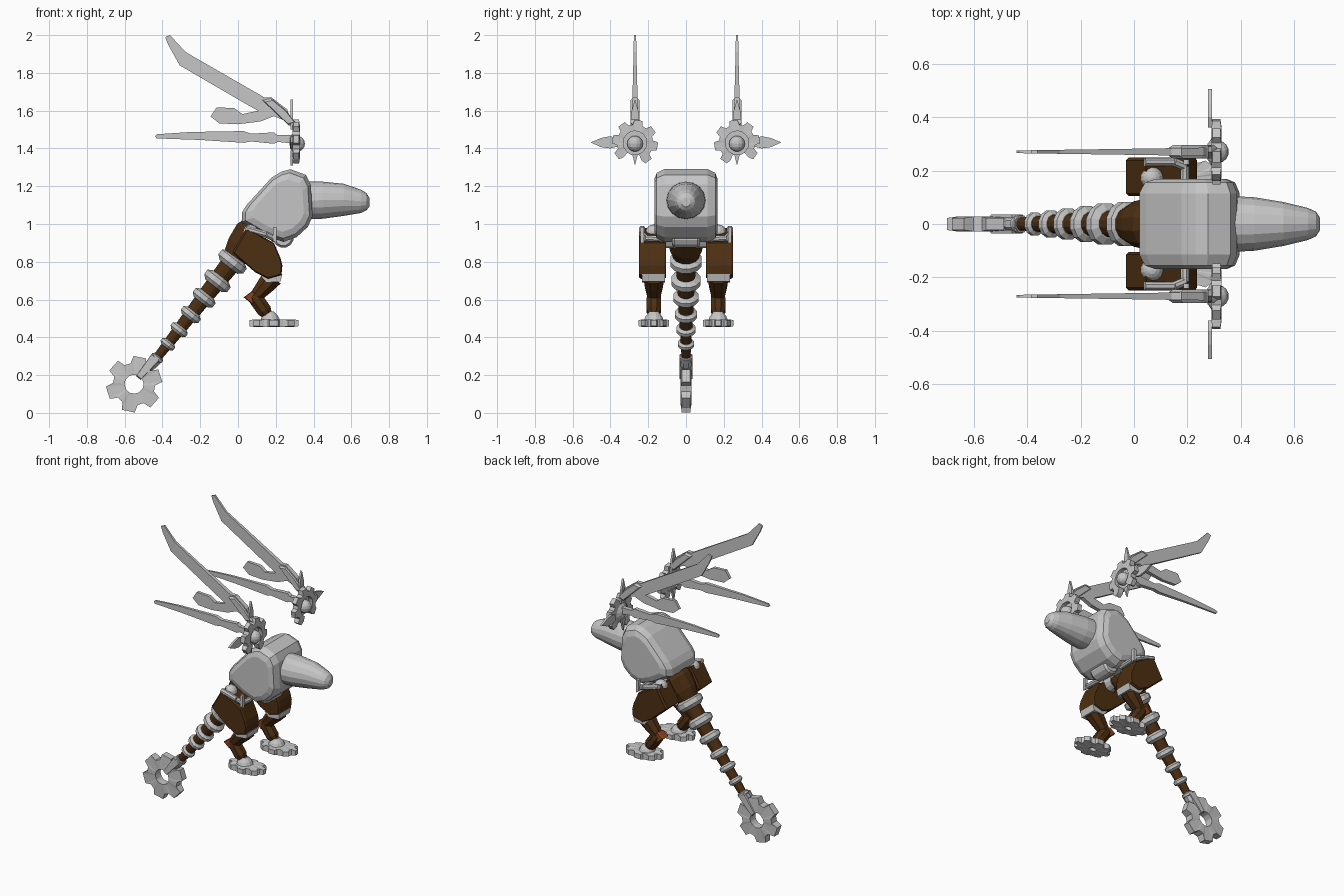
import bpy, bmesh, math
from mathutils import Vector as V

if "Cube" in bpy.data.objects:
    bpy.data.objects.remove(bpy.data.objects["Cube"])


def material(name, rgb):
    m = bpy.data.materials.new(name)
    m.diffuse_color = (*rgb, 1)
    m.use_nodes = True
    m.node_tree.nodes["Principled BSDF"].inputs["Base Color"].default_value = m.diffuse_color
    return m


GREY = material("steel grey", (0.56, 0.56, 0.56))
BROWN = material("dark brown", (0.075, 0.028, 0.006))
ORANGE = material("rust orange", (0.27, 0.06, 0.015))


def finish(name, bm, mat, mirror):
    bmesh.ops.recalc_face_normals(bm, faces=bm.faces[:])
    me = bpy.data.meshes.new(name)
    bm.to_mesh(me)
    bm.free()
    me.materials.append(mat)
    ob = bpy.data.objects.new(name, me)
    bpy.context.collection.objects.link(ob)
    if mirror:
        md = ob.modifiers.new("mirror", 'MIRROR')
        md.use_axis = (False, True, False)
        md.use_mirror_merge = False
    return ob


def loft(name, rings, mat=GREY, mirror=False, closed=False):
    """Skin a list of equal-length rings; cap the ends unless closed."""
    bm = bmesh.new()
    vs = [[bm.verts.new(p) for p in r] for r in rings]
    n = len(vs[0])
    pairs = list(zip(vs, vs[1:])) + ([(vs[-1], vs[0])] if closed else [])
    for a, b in pairs:
        for i in range(n):
            j = (i + 1) % n
            bm.faces.new((a[i], a[j], b[j], b[i]))
    if not closed:
        bm.faces.new(vs[0][::-1])
        bm.faces.new(vs[-1])
    return finish(name, bm, mat, mirror)


def slab(name, outline, levels, mat=GREY, mirror=False):
    """x,z outline swept along y; levels are (y, scale about centre)."""
    c = sum((V(p) for p in outline), V((0, 0))) / len(outline)
    loft(name, [[(c.x + (x - c.x) * s, y, c.y + (z - c.y) * s) for x, z in outline]
                for y, s in levels], mat, mirror)


def turned(name, p, q, profile, mat=GREY, mirror=False, sides=12):
    """Turned part along p->q; profile is (fraction, radius)."""
    p, q = V(p), V(q)
    rot = (q - p).to_track_quat('Z', 'Y')
    loft(name, [[p.lerp(q, t) + rot @ V((r * math.cos(a), r * math.sin(a), 0))
                 for a in (2 * math.pi * (i + .5) / sides for i in range(sides))]
                for t, r in profile], mat, mirror)


def gear(name, centre, u, v, half, r_in, root, tip, teeth, start=0, count=None, mirror=False):
    """Toothed ring in plane u,v; count < teeth leaves an open arc."""
    c, u, v = V(centre), V(u), V(v)
    n = u.cross(v).normalized()
    rings = []
    for k in range(count or teeth):
        for f, r, h in ((-.36, root, half), (-.22, tip, half * .8), (.22, tip, half * .8), (.36, root, half)):
            a = math.radians(start) + 2 * math.pi * (k + f) / teeth
            d = u * math.cos(a) + v * math.sin(a)
            rings.append([c + d * r_in - n * half, c + d * r_in + n * half,
                          c + d * r + n * h, c + d * r - n * h])
    loft(name, rings, GREY, mirror, closed=count is None)


def ball(name, c, r, mat=GREY, mirror=False):
    bm = bmesh.new()
    bmesh.ops.create_uvsphere(bm, u_segments=14, v_segments=8, radius=r)
    bmesh.ops.translate(bm, vec=c, verts=bm.verts[:])
    finish(name, bm, mat, mirror)


# Head and beak
head = [(.02, 1.06), (.045, 1.10), (.177, 1.245), (.23, 1.277), (.277, 1.29), (.36, 1.26), (.385, 1.21),
        (.395, 1.04), (.37, .985), (.31, .93), (.24, .905), (.14, .94), (.02, 1.01)]
slab("head", head, [(-.168, .72), (-.155, .9), (-.115, 1), (.115, 1), (.155, .9), (.168, .72)])
beak = [(.36, 1.125, .105, .1), (.45, 1.126, .1, .098), (.56, 1.128, .082, .085),
        (.65, 1.12, .06, .062), (.68, 1.118, .047, .046), (.695, 1.115, .024, .024)]
loft("beak", [[(x, ry * math.cos(a), z + rz * math.sin(a))
               for a in (math.pi * i / 8 for i in range(16))] for x, z, ry, rz in beak])
turned("chest_roller", (.24, -.075, .93), (.24, .075, .93), [(0, .045), (.1, .056), (.9, .056), (1, .045)])

# Tail: brown core with tapering grey rings
turned("pelvis", (.09, 0, .965), (-.03, 0, .81), [(0, .09), (.15, .1), (.6, .088), (1, .06)], BROWN)
top, end = V((-.03, 0, .80)), V((-.43, 0, .29))
turned("tail_core", top, end, [(0, .055), (1, .024)], BROWN)
along = (end - top).normalized()
for i, r in enumerate((.086, .08, .069, .06, .052, .044, .036)):
    t = (0, .2, .375, .55, .705, .855, 1)[i]
    c, h = top.lerp(end, t), r * .36 + .003
    turned(f"tail_ring_{i + 1}", c - along * h, c + along * h,
           [(0, r * .7), (.25, r), (.7, r), (1, r * .72)])

# Tail wheel and fork
gear("tail_wheel", (-.55, 0, .152), (1, 0, 0), (0, 0, 1), .028, .05, .112, .15, 6, 18)
fork = [(-.455, .315), (-.415, .28), (-.515, .175), (-.54, .195)]
slab("tail_fork", fork, [(.022, 1), (.035, .92)], GREY, True)
turned("tail_socket", (-.42, 0, .30), (-.48, 0, .23), [(0, .034), (.6, .032), (1, .02)], GREY, sides=8)

# Legs (mirrored)
thigh = [(-.03, .85), (.045, .98), (.19, .90), (.225, .82), (.235, .78), (.23, .73), (.16, .71), (.09, .745)]
slab("thigh", thigh, [(.105, .94), (.115, 1), (.238, 1), (.248, .94)], BROWN, True)
ball("hip_ball", (.067, .172, .955), .042, GREY, True)
strap = [(.04, .232, .975), (.15, .232, .945), (.19, .215, .925), (.19, .1, .92)]
for i in range(3):
    turned(f"hip_strap_{i + 1}", strap[i], strap[i + 1], [(0, .017), (1, .017)], GREY, True, 8)
slab("hip_plate", [(.185, .91), (.185, .985), (.205, .985), (.205, .90)], [(.222, 1), (.242, 1)], GREY, True)
turned("hip_axle", (.1, .05, .92), (.1, .12, .92), [(0, .05), (1, .05)], GREY, True)
slab("knee_cap", [(.12, .725), (.235, .735), (.225, .695), (.15, .69)], [(.112, 1), (.232, 1)], GREY, True)
turned("upper_shin", (.185, .17, .72), (.085, .17, .605), [(0, .058), (.35, .052), (1, .034)], BROWN, True, 8)
slab("heel_joint", [(.03, .612), (.075, .645), (.115, .62), (.075, .575)],
     [(.138, .85), (.15, 1), (.19, 1), (.202, .85)], ORANGE, True)
turned("lower_shin", (.08, .17, .625), (.155, .17, .52), [(0, .034), (.25, .042), (.8, .042), (1, .03)],
       BROWN, True, 8)
turned("ankle", (.17, .17, .485), (.165, .17, .535), [(0, .055), (.5, .045), (1, .025)], GREY, True)
gear("foot", (.19, .17, .475), (1, 0, 0), (0, .62, 0), .02, .025, .108, .132, 8, 0, None, True)

# Wing hubs (mirrored): open toothed ring, ball and spikes
hub = (.308, .27, 1.43)
gear("wing_hub", hub, (0, 1, 0), (0, 0, 1), .019, .062, .096, .122, 8, -36, 7, True)
ball("hub_ball", (.313, .27, 1.425), .042, GREY, True)
turned("hub_back", (.275, .27, 1.43), (.3, .27, 1.43), [(0, .03), (1, .068)], GREY, True)
spikes = {"outer_spike": [(.36, 1.41), (.36, 1.45), (.40, 1.465), (.45, 1.455), (.505, 1.432), (.45, 1.407), (.40, 1.40)],
          "lower_spike": [(.25, 1.39), (.27, 1.31), (.29, 1.39)],
          "upper_spike": [(.245, 1.5), (.25, 1.59), (.27, 1.66), (.29, 1.59), (.295, 1.5)]}
for name, pts in spikes.items():
    loft(name, [[(x, y, z) for y, z in pts] for x in (.277, .291)], GREY, True)

# Wing blades (mirrored), thinning toward the tips
blades = {
    "long_blade": [(-.385, 1.99), (-.36, 2.0), (-.277, 1.91), (.14, 1.67), (.177, 1.67), (.26, 1.607), (.29, 1.53),
                   (.193, 1.57), (.103, 1.586), (.105, 1.60), (.034, 1.64), (-.309, 1.84), (-.37, 1.95)],
    "short_blade": [(-.145, 1.57), (-.113, 1.618), (-.02, 1.613), (.024, 1.582), (.14, 1.607), (.2, 1.575),
                    (.12, 1.543), (0, 1.528), (-.1, 1.533)],
    "straight_blade": [(-.44, 1.465), (-.43, 1.475), (-.25, 1.487), (.03, 1.492), (.07, 1.478), (.19, 1.485),
                       (.21, 1.47), (.295, 1.47), (.295, 1.425), (.21, 1.435), (.19, 1.425), (.07, 1.437),
                       (.03, 1.43), (-.2, 1.445), (-.43, 1.453)]}
for name, pts in blades.items():
    loft(name, [[(x, .27 + s * (.005 + .011 * (x + .44) / .74), z) for x, z in pts] for s in (-1, 1)], GREY, True)
slab("blade_root", [(.13, 1.655), (.175, 1.665), (.255, 1.6), (.31, 1.53), (.27, 1.52)],
     [(.245, .85), (.255, 1), (.285, 1), (.295, .85)], GREY, True)
